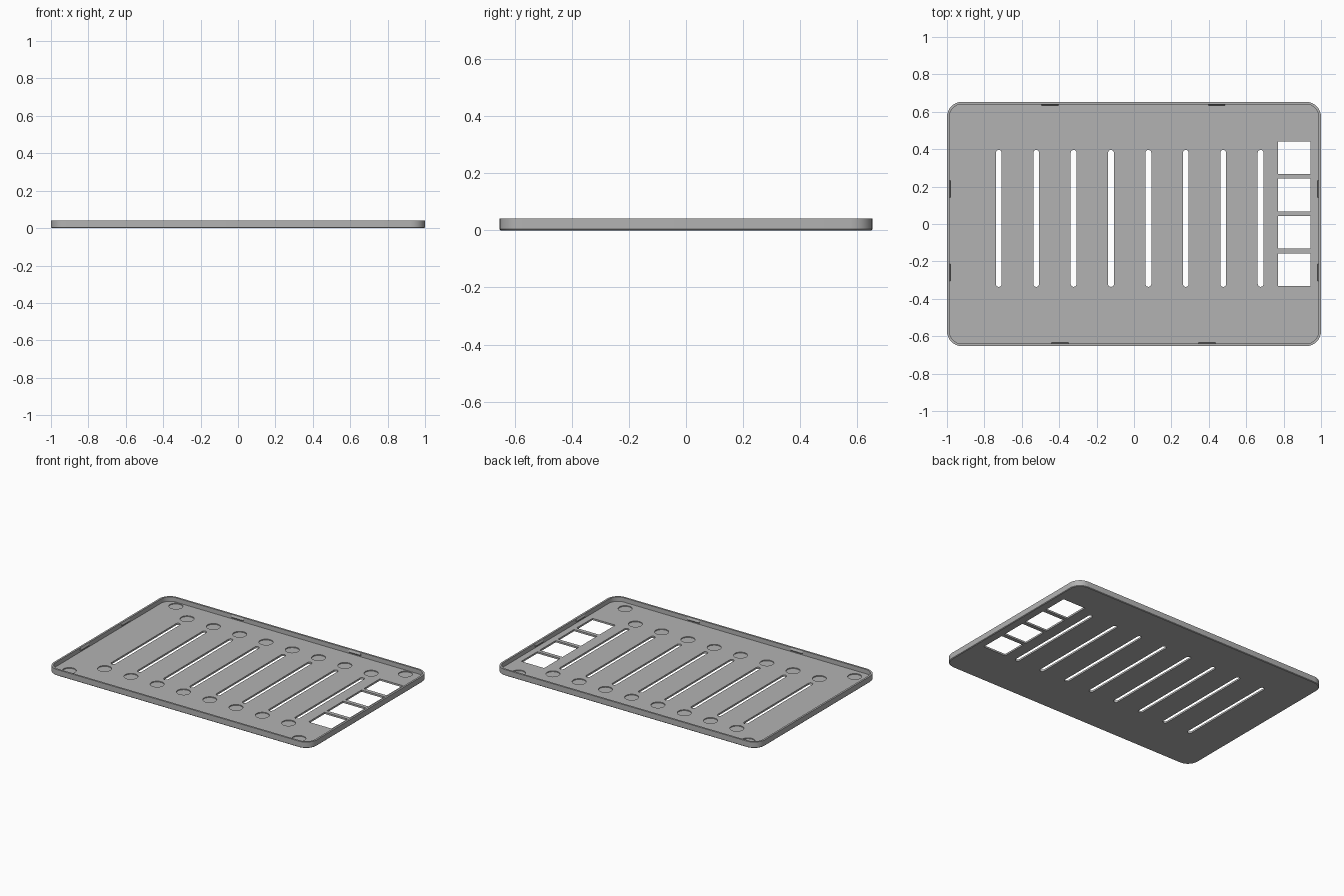
import bpy, bmesh, math
from mathutils import Vector, Matrix

old = bpy.data.objects.get("Cube")
if old:
    bpy.data.objects.remove(old, do_unlink=True)

grey = bpy.data.materials.new("plain grey")
grey.use_nodes = True
colour = (0.45, 0.45, 0.45, 1)
grey.diffuse_color = colour
grey.node_tree.nodes["Principled BSDF"].inputs["Base Color"].default_value = colour

LENGTH, DEPTH, HEIGHT = 2.0, 1.306, 0.042
WALL, FLOOR, POCKET = 0.013, 0.012, 0.006
CORNER = 0.08


def outline(cx, cy, w, d, r, segs=8):
    """Rounded rectangle, counter-clockwise; r = 0 gives plain corners."""
    pts = []
    for i, (sx, sy) in enumerate([(1, 1), (-1, 1), (-1, -1), (1, -1)]):
        mx, my = cx + sx * (w / 2 - r), cy + sy * (d / 2 - r)
        for k in range(segs + 1 if r else 1):
            a = (i + k / segs) * math.pi / 2
            p = (mx + r * math.cos(a), my + r * math.sin(a))
            if not pts or (Vector(p) - Vector(pts[-1])).length > 1e-5:
                pts.append(p)
    if (Vector(pts[0]) - Vector(pts[-1])).length < 1e-5:
        pts.pop()
    return pts


def loft(bm, rings):
    """Closed solid through (outline, z) rings, bottom to top."""
    loops = [[bm.verts.new((x, y, z)) for x, y in pts] for pts, z in rings]
    n = len(loops[0])
    for low, high in zip(loops, loops[1:]):
        for i in range(n):
            j = (i + 1) % n
            bm.faces.new((low[i], low[j], high[j], high[i]))
    bm.faces.new(loops[0][::-1])
    bm.faces.new(loops[-1])


def prism(bm, pts, z0, z1):
    loft(bm, [(pts, z0), (pts, z1)])


def make_object(name, bm):
    bmesh.ops.recalc_face_normals(bm, faces=bm.faces)
    mesh = bpy.data.meshes.new(name)
    bm.to_mesh(mesh)
    bm.free()
    mesh.materials.append(grey)
    ob = bpy.data.objects.new(name, mesh)
    bpy.context.collection.objects.link(ob)
    return ob


# Tray body with a small chamfer under the edge
bm = bmesh.new()
c = 0.004
full = outline(0, 0, LENGTH, DEPTH, CORNER)
under = outline(0, 0, LENGTH - 2 * c, DEPTH - 2 * c, CORNER - c)
loft(bm, [(under, 0), (full, c), (full, HEIGHT)])
tray = make_object("tray", bm)

# Cavity that leaves the thin rim
bm = bmesh.new()
prism(bm, outline(0, 0, LENGTH - 2 * WALL, DEPTH - 2 * WALL, CORNER - WALL), FLOOR, 0.1)
cavity = make_object("cavity_cutter", bm)

# Slots, square windows and shallow round pockets
bm = bmesh.new()
top = 0.03
spots = [(x, y) for x in (-0.887, 0.86) for y in (-0.567, 0.592)]
for i in range(8):
    x = -0.723 + 0.2 * i
    prism(bm, outline(x, 0.03, 0.031, 0.732, 0.0154, 5), -0.1, top)
    spots += [(x, -0.417), (x, 0.48)]
for i in range(4):
    prism(bm, outline(0.857, -0.245 + 0.2 * i, 0.174, 0.174, 0), -0.1, top)
for x, y in spots:
    prism(bm, outline(x, y, 0.088, 0.088, 0.044, 6), FLOOR - POCKET, top)
holes = make_object("hole_cutter", bm)

# Cut the tray, then drop the cutters
for cutter in (cavity, holes):
    mod = tray.modifiers.new(cutter.name, "BOOLEAN")
    mod.operation, mod.solver, mod.object = "DIFFERENCE", "EXACT", cutter
    cutter.hide_render = True
graph = bpy.context.evaluated_depsgraph_get()
cut = bpy.data.meshes.new_from_object(tray.evaluated_get(graph))
tray.modifiers.clear()
tray.data = cut
cut.materials.clear()
cut.materials.append(grey)
for cutter in (cavity, holes):
    bpy.data.objects.remove(cutter, do_unlink=True)

# Snap ridges on the inner faces of the rim
bm = bmesh.new()


def ridge(along, wall, angle):
    """Small wedge on a wall at +y, turned about z by angle."""
    turn = Matrix.Rotation(angle, 3, "Z")
    section = [(wall + 0.003, 0.018), (wall, 0.018), (wall - 0.006, 0.025),
               (wall, 0.040), (wall + 0.003, 0.040)]
    ends = [[bm.verts.new(turn @ Vector((along + s * 0.045, y, z))) for y, z in section]
            for s in (-1, 1)]
    n = len(section)
    for i in range(n):
        j = (i + 1) % n
        bm.faces.new((ends[0][i], ends[0][j], ends[1][j], ends[1][i]))
    bm.faces.new(ends[0][::-1])
    bm.faces.new(ends[1])


inner_x, inner_y = LENGTH / 2 - WALL, DEPTH / 2 - WALL
for x in (-0.45, 0.442):
    ridge(x, inner_y, 0)
for x in (-0.395, 0.39):
    ridge(-x, inner_y, math.pi)
for y in (0.187, -0.26):
    ridge(y, inner_x, math.pi / 2)
    ridge(-y, inner_x, -math.pi / 2)
make_object("snap_ridges", bm)

# Round corners smooth, all real edges sharp
bpy.ops.object.select_all(action="DESELECT")
tray.select_set(True)
bpy.context.view_layer.objects.active = tray
bpy.ops.object.shade_smooth_by_angle(angle=math.radians(30))
